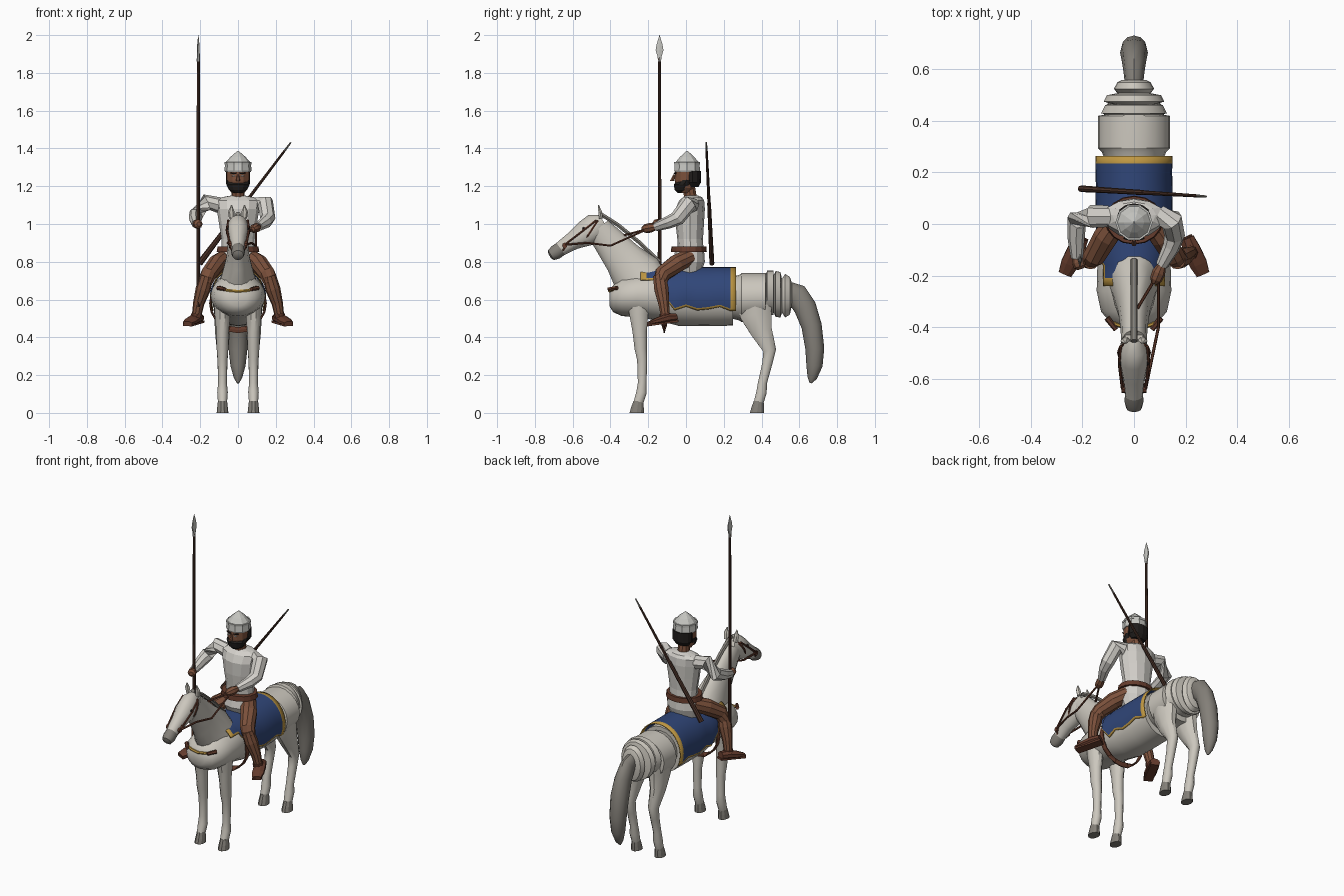
import bpy, bmesh, math
from mathutils import Vector


def mat(name, r, g, b):
    m = bpy.data.materials.new(name)
    m.diffuse_color = (r, g, b, 1)
    return m


COAT = mat("pale_coat", .60, .57, .51)
GREY = mat("tail_grey", .23, .215, .19)
LINEN = mat("linen", .65, .63, .59)
STEEL = mat("steel", .56, .56, .53)
SKIN = mat("skin_brown", .20, .082, .044)
LEATHER = mat("leather", .13, .045, .026)
WOOD = mat("dark_wood", .065, .03, .02)
BLUE = mat("blue_cloth", .03, .062, .19)
GOLD = mat("gold_trim", .52, .31, .055)
BLACK = mat("black_hair", .014, .012, .011)


def finish(name, bm, mats, smooth):
    bmesh.ops.recalc_face_normals(bm, faces=bm.faces[:])
    me = bpy.data.meshes.new(name)
    bm.to_mesh(me)
    bm.free()
    ob = bpy.data.objects.new(name, me)
    bpy.context.collection.objects.link(ob)
    for m in mats:
        me.materials.append(m)
    if smooth:
        bpy.ops.object.select_all(action='DESELECT')
        ob.select_set(True)
        bpy.context.view_layer.objects.active = ob
        bpy.ops.object.shade_smooth_by_angle(angle=math.radians(smooth))
    return ob


def loft(name, secs, m, n=10, axis=None, smooth=0, closed=False, turn=0.0):
    """Skin elliptical sections (x, y, z, side radius, depth radius) along a path."""
    bm = bmesh.new()
    P = [Vector(s[:3]) for s in secs]
    k = len(P)
    rings = []
    for i, s in enumerate(secs):
        if axis:
            t = Vector(axis)
        elif closed:
            t = (P[(i + 1) % k] - P[i - 1]).normalized()
        else:
            t = (P[min(i + 1, k - 1)] - P[max(i - 1, 0)]).normalized()
        ref = Vector((1, 0, 0)) if abs(t.x) < .85 else Vector((0, 1, 0))
        side = (ref - t * t.dot(ref)).normalized()
        up = t.cross(side)
        a, b = s[3], s[-1]
        ang = [2 * math.pi * (j + turn) / n for j in range(n)]
        rings.append([bm.verts.new(P[i] + side * a * math.cos(q) + up * b * math.sin(q)) for q in ang])
    for i in range(k if closed else k - 1):
        r, q = rings[i], rings[(i + 1) % k]
        for j in range(n):
            bm.faces.new((r[j], r[(j + 1) % n], q[(j + 1) % n], q[j]))
    if not closed:
        bm.faces.new(rings[0])
        bm.faces.new(rings[-1])
    return finish(name, bm, [m], smooth)


def strap(name, pts, r, m=LEATHER, closed=False):
    return loft(name, [(*p, r) for p in pts], m, 6, closed=closed)


def hoop(name, c, a, b, axis_angle, r, m=LEATHER, n=16, depth=None):
    """Closed band around X and a direction in the YZ plane."""
    pts = []
    for i in range(n):
        q = 2 * math.pi * i / n
        s = b * math.sin(q)
        pts.append((c[0] + a * math.cos(q), c[1] + s * math.cos(axis_angle),
                    c[2] + s * math.sin(axis_angle), r, depth or r))
    return loft(name, pts, m, 6, closed=True)


YAX, ZAX = (0, 1, 0), (0, 0, 1)

# Horse trunk: chest, barrel and ridged rump
loft("horse_body", [(0, -.405, .605, .05, .04), (0, -.385, .605, .09, .072), (0, -.34, .615, .128, .102),
     (0, -.26, .62, .145, .115), (0, -.15, .62, .142, .13), (0, -.04, .607, .138, .146),
     (0, .10, .605, .137, .146), (0, .25, .605, .137, .143)], COAT, 20, YAX, 40)
loft("horse_rump", [(0, .24, .61, .11, .11), (0, .28, .61, .125, .12), (0, .295, .61, .14, .13),
     (0, .42, .615, .14, .125), (0, .425, .63, .11, .11), (0, .43, .635, .128, .118), (0, .462, .635, .112, .118),
     (0, .465, .63, .08, .10), (0, .475, .63, .118, .122), (0, .50, .625, .105, .12), (0, .508, .62, .065, .09),
     (0, .525, .62, .078, .115), (0, .55, .62, .065, .10), (0, .56, .63, .045, .06)], COAT, 20, YAX, 30)

# Neck, mane and head
loft("horse_neck", [(0, -.20, .65, .115, .13), (0, -.26, .73, .085, .14), (0, -.335, .82, .062, .105),
     (0, -.41, .91, .052, .085), (0, -.465, .975, .05, .07)], COAT, 14, None, 40)
loft("mane", [(0, -.14, .80, .014, .012), (0, -.25, .905, .014, .012), (0, -.36, .995, .014, .012),
     (0, -.455, 1.055, .014, .012)], GREY, 6)
loft("horse_head", [(0, -.435, 1.01, .035, .045), (0, -.475, .985, .055, .075), (0, -.53, .95, .058, .07),
     (0, -.60, .91, .043, .048), (0, -.665, .868, .035, .038)], COAT, 12, None, 40)
loft("muzzle", [(0, -.66, .871, .035, .038), (0, -.69, .85, .037, .039), (0, -.715, .835, .03, .03),
     (0, -.722, .831, .014, .014)], GREY, 12, None, 40)

# Horse limbs, ears, eyes
for s, side in ((1, "left"), (-1, "right")):
    x = .082 * s
    loft("front_leg_" + side, [(x * .9, -.25, .60, .055, .065), (x, -.25, .52, .042, .052), (x, -.245, .43, .033, .04),
         (x, -.24, .34, .031, .034), (x, -.232, .28, .026, .028), (x, -.232, .16, .023, .024),
         (x, -.235, .11, .028, .029), (x, -.252, .055, .024, .027)], COAT, 10, None, 40)
    loft("hind_leg_" + side, [(x * .85, .36, .60, .06, .10), (x * .9, .37, .52, .052, .088), (x, .40, .43, .04, .06),
         (x, .443, .33, .03, .036), (x, .43, .26, .026, .028), (x, .405, .16, .023, .025),
         (x, .40, .11, .028, .029), (x, .385, .055, .024, .027)], COAT, 10, None, 40)
    for y, leg in ((-.257, "front"), (.38, "hind")):
        loft(leg + "_hoof_" + side, [(x, y - .004, 0, .031, .04), (x, y, .03, .028, .035),
             (x, y + .005, .064, .024, .027)], GREY, 10, ZAX)
    loft("ear_" + side, [(s * .032, -.45, 1.03, .016, .012), (s * .036, -.455, 1.065, .017, .011),
         (s * .034, -.463, 1.10, .003)], COAT, 6)
    loft("horse_eye_" + side, [(s * .046, -.54, .975, .010), (s * .057, -.545, .973, .006)], BLACK, 8)

loft("tail", [(0, .54, .64, .035, .055), (0, .585, .625, .04, .062), (0, .63, .56, .047, .06),
     (0, .665, .46, .054, .054), (0, .682, .34, .05, .05), (0, .68, .25, .04, .043),
     (0, .668, .185, .022, .025), (0, .66, .158, .006)], GREY, 12, None, 40)

# Saddle cloth: arched sheet with scalloped lower hem, gold on its border faces
bm = bmesh.new()
ys = [-.24, -.21, -.16, -.11, -.06, 0, .06, .12, .18, .235, .265]
NA = 20
grid = []
for y in ys:
    low = .70 if y < -.15 else (.60 if y < -.1 else .545 + .012 * math.cos(y * 38))
    low += .005
    phi = math.pi / 2 + math.asin((.61 - low) / .162)
    steps = [-phi] + [-(phi - .08) + 2 * (phi - .08) * j / NA for j in range(NA + 1)] + [phi]
    grid.append([bm.verts.new((.149 * math.sin(q), y, .61 + .162 * math.cos(q))) for q in steps])
for i in range(len(ys) - 1):
    for j in range(NA + 2):
        f = bm.faces.new((grid[i][j], grid[i + 1][j], grid[i + 1][j + 1], grid[i][j + 1]))
        f.material_index = 1 if i in (0, len(ys) - 2) or j in (0, NA + 1) else 0
cloth = finish("saddle_cloth", bm, [BLUE, GOLD], 40)
mod = cloth.modifiers.new("thickness", 'SOLIDIFY')
mod.thickness = .006

# Tack: girth, breast band, bridle and reins
hoop("girth", (0, -.115, .58), .147, .142, math.pi / 2, .006, LEATHER, 20, .018)
strap("breast_band", [(-.085, -.385, .655), (-.045, -.398, .648), (0, -.404, .644), (.045, -.398, .648),
                      (.085, -.385, .655)], .008, GOLD)
for s, side in ((1, "left"), (-1, "right")):
    loft("breast_knob_" + side, [(s * .07, -.41, .655, .01), (s * .105, -.365, .662, .012)], LEATHER, 6)
    strap("cheek_strap_" + side, [(s * .052, -.475, 1.02), (s * .057, -.545, .965), (s * .045, -.64, .892)], .006)
    loft("bit_ring_" + side, [(s * .034, -.642, .887, .014), (s * .048, -.642, .887, .014)], LEATHER, 8)
hoop("noseband", (0, -.633, .888), .042, .046, math.radians(57), .006)
hoop("browband", (0, -.50, .968), .06, .077, math.radians(57), .006)
strap("rein_left", [(.045, -.64, .89), (.07, -.52, .90), (.095, -.40, .885), (.095, -.20, .975)], .006)
strap("rein_right", [(-.045, -.64, .89), (-.055, -.50, .90), (-.03, -.40, .92), (.09, -.20, .975)], .006)

# Rider torso, skirt and belt
loft("tunic", [(0, .025, .85, .088, .068), (0, .022, .92, .088, .068), (0, .02, 1.0, .10, .075),
     (0, .022, 1.08, .113, .078), (0, .03, 1.125, .12, .066), (0, .035, 1.142, .085, .05),
     (0, .03, 1.15, .04, .035)], LINEN, 12, ZAX)
loft("tunic_skirt", [(0, .02, .87, .095, .075), (0, .015, .80, .105, .085), (0, .02, .74, .085, .06)],
     LINEN, 12, ZAX)
loft("belt", [(0, .015, .852, .113, .095), (0, .015, .882, .108, .092)], LEATHER, 16, ZAX)

# Rider head, hair, beard and pointed helmet
loft("rider_neck", [(0, .025, 1.13, .036), (0, .015, 1.20, .034)], SKIN, 10, ZAX)
loft("rider_head", [(0, -.005, 1.165, .035, .03), (0, -.003, 1.19, .052, .048), (0, 0, 1.23, .06, .06),
     (0, .003, 1.28, .062, .062)], SKIN, 12, ZAX)
loft("nose", [(0, -.075, 1.228, .011, .012), (0, -.062, 1.262, .005, .006)], SKIN, 6, ZAX)
loft("beard", [(0, -.022, 1.163, .022, .022), (0, -.018, 1.18, .048, .042), (0, -.012, 1.21, .062, .053),
     (0, .005, 1.232, .064, .045)], BLACK, 12, ZAX)
loft("hair", [(0, .035, 1.195, .045, .03), (0, .035, 1.22, .064, .044), (0, .035, 1.28, .064, .045)], BLACK, 12, ZAX)
for s, side in ((1, "left"), (-1, "right")):
    loft("eye_" + side, [(s * .024, -.057, 1.255, .009, .004), (s * .024, -.062, 1.255, .009, .003)], LINEN, 8)
    loft("brow_" + side, [(s * .010, -.062, 1.268, .004), (s * .04, -.054, 1.270, .004)], BLACK, 6)
loft("helmet", [(0, .006, 1.275, .068), (0, .006, 1.283, .072), (0, .006, 1.325, .068), (0, .006, 1.33, .062),
     (0, .006, 1.355, .04), (0, .006, 1.387, .003)], STEEL, 10, ZAX)
loft("helmet_rim", [(0, .006, 1.315, .0715), (0, .006, 1.328, .072)], STEEL, 10, ZAX)

# Arms: wide sleeves and bare hands, one holding the spear and one the reins
ARMS = {"right": ((-.10, .03, 1.10), (-.165, .03, 1.115), (-.222, .015, 1.05), (-.225, -.05, 1.025), (-.222, -.13, 1.0), (-.21, -.165, 1.0)),
        "left": ((.10, .03, 1.10), (.145, .015, 1.11), (.158, -.045, 1.03), (.145, -.09, 1.01), (.108, -.16, .985), (.085, -.215, .975))}
for side, a in ARMS.items():
    radii = (.042, .045, .04, .034, .024)
    loft("sleeve_" + side, [(*p, r) for p, r in zip(a, radii)], LINEN, 8)
    w, h = Vector(a[4]), Vector(a[5])
    loft("hand_" + side, [(*w, .017), (*w.lerp(h, .5), .026), (*h, .024), (*h.lerp(w, -.3), .012)], SKIN, 8)

# Rider legs and shoes with toes turned out
for s, side in ((1, "left"), (-1, "right")):
    loft("thigh_" + side, [(s * .06, .02, .825, .045), (s * .11, -.05, .79, .05), (s * .155, -.125, .735, .044),
         (s * .175, -.137, .69, .038)], SKIN, 10)
    loft("shin_" + side, [(s * .165, -.14, .725, .036), (s * .185, -.13, .655, .04), (s * .208, -.118, .58, .03),
         (s * .222, -.108, .50, .024)], SKIN, 10)
    loft("cuff_" + side, [(s * .220, -.11, .505, .030), (s * .217, -.112, .525, .030)], LEATHER, 8)
    loft("shoe_" + side, [(s * .205, -.055, .505, .030, .022), (s * .225, -.10, .50, .036, .026),
         (s * .25, -.155, .485, .037, .02), (s * .268, -.195, .475, .028, .010)], LEATHER, 8, turn=.5)
    loft("sole_" + side, [(s * .20, -.05, .485, .036, .008), (s * .268, -.195, .465, .038, .008)],
         LEATHER, 4, turn=.5)

# Upright spear
loft("spear_shaft", [(-.21, -.14, .56, .010), (-.21, -.14, 1.88, .008)], WOOD, 8)
loft("spear_head", [(-.21, -.14, 1.86, .009, .009), (-.21, -.14, 1.885, .008, .012), (-.21, -.14, 1.92, .007, .024),
     (-.21, -.14, 1.95, .006, .018), (-.21, -.14, 2.0, .001, .001)], STEEL, 6, ZAX)

# Long weapon slung diagonally across the back, with its shoulder sling
A, B = Vector((-.205, .137, .79)), Vector((.28, .107, 1.432))
loft("slung_stock", [(*A, .017, .013), (*A.lerp(B, .25), .013, .011), (*A.lerp(B, .5), .010)], WOOD, 8)
loft("slung_barrel", [(*A.lerp(B, .45), .009), (*A.lerp(B, .93), .006)], WOOD, 8)
loft("slung_tip", [(*A.lerp(B, .92), .006), (*B, .004)], GREY, 8)
